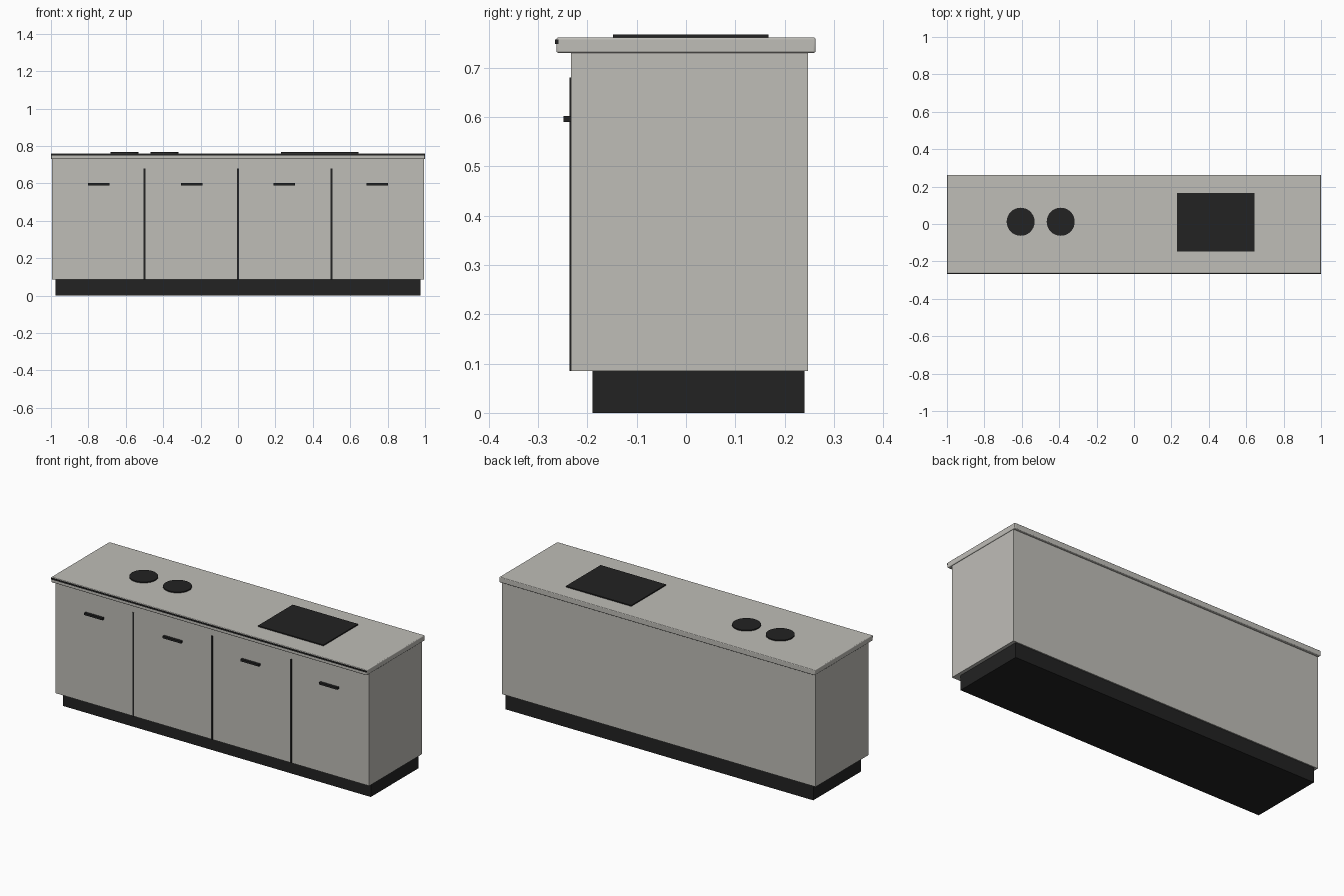
import bpy

if "Cube" in bpy.data.objects:
    bpy.data.objects.remove(bpy.data.objects["Cube"])


def material(name, rgb):
    m = bpy.data.materials.new(name)
    m.diffuse_color = (*rgb, 1.0)
    m.use_nodes = True
    m.node_tree.nodes["Principled BSDF"].inputs["Base Color"].default_value = m.diffuse_color
    return m


STONE = material("warm_grey", (0.52, 0.51, 0.475))
BLACK = material("soft_black", (0.016, 0.016, 0.016))


def box(name, x, y, z, mat, bevel=0.0):
    """Box from (min, max) ranges on each axis, with an optional rounded edge."""
    ranges = (x, y, z)
    bpy.ops.mesh.primitive_cube_add(size=1, location=[(a + b) / 2 for a, b in ranges])
    ob = bpy.context.object
    ob.name = name
    ob.scale = [b - a for a, b in ranges]
    bpy.ops.object.transform_apply(location=False, rotation=False, scale=True)
    ob.data.materials.append(mat)
    if bevel:
        mod = ob.modifiers.new("rounded_edges", 'BEVEL')
        mod.width = bevel
        mod.segments = 3
        bpy.ops.object.shade_smooth_by_angle()
    return ob


# Carcass, plinth and worktop
box("plinth", (-0.975, 0.975), (-0.19, 0.24), (0, 0.085), BLACK)
box("cabinet_body", (-0.995, 0.995), (-0.233, 0.247), (0.085, 0.73), STONE)
box("worktop", (-1, 1), (-0.263, 0.263), (0.73, 0.761), STONE, 0.004)
box("worktop_front_trim", (-1, 1), (-0.266, -0.258), (0.748, 0.757), BLACK)

# Dark gaps between the four doors
for i, x in enumerate((-0.5, 0, 0.5)):
    box(f"door_gap_{i + 1}", (x - 0.005, x + 0.005), (-0.236, -0.23),
        (0.085, 0.68), BLACK)

# One bar handle per door
for i, x in enumerate((-0.744, -0.247, 0.247, 0.744)):
    box(f"handle_{i + 1}", (x - 0.058, x + 0.058), (-0.248, -0.23),
        (0.59, 0.602), BLACK)

# Cooktop plate and two round basins
box("cooktop", (0.23, 0.645), (-0.148, 0.167), (0.758, 0.767), BLACK)
for i, x in enumerate((-0.606, -0.392)):
    bpy.ops.mesh.primitive_cylinder_add(vertices=32, radius=0.075, depth=0.009,
                                        location=(x, 0.012, 0.7625))
    disc = bpy.context.object
    disc.name = f"round_basin_{i + 1}"
    disc.data.materials.append(BLACK)
    bpy.ops.object.shade_smooth_by_angle()
